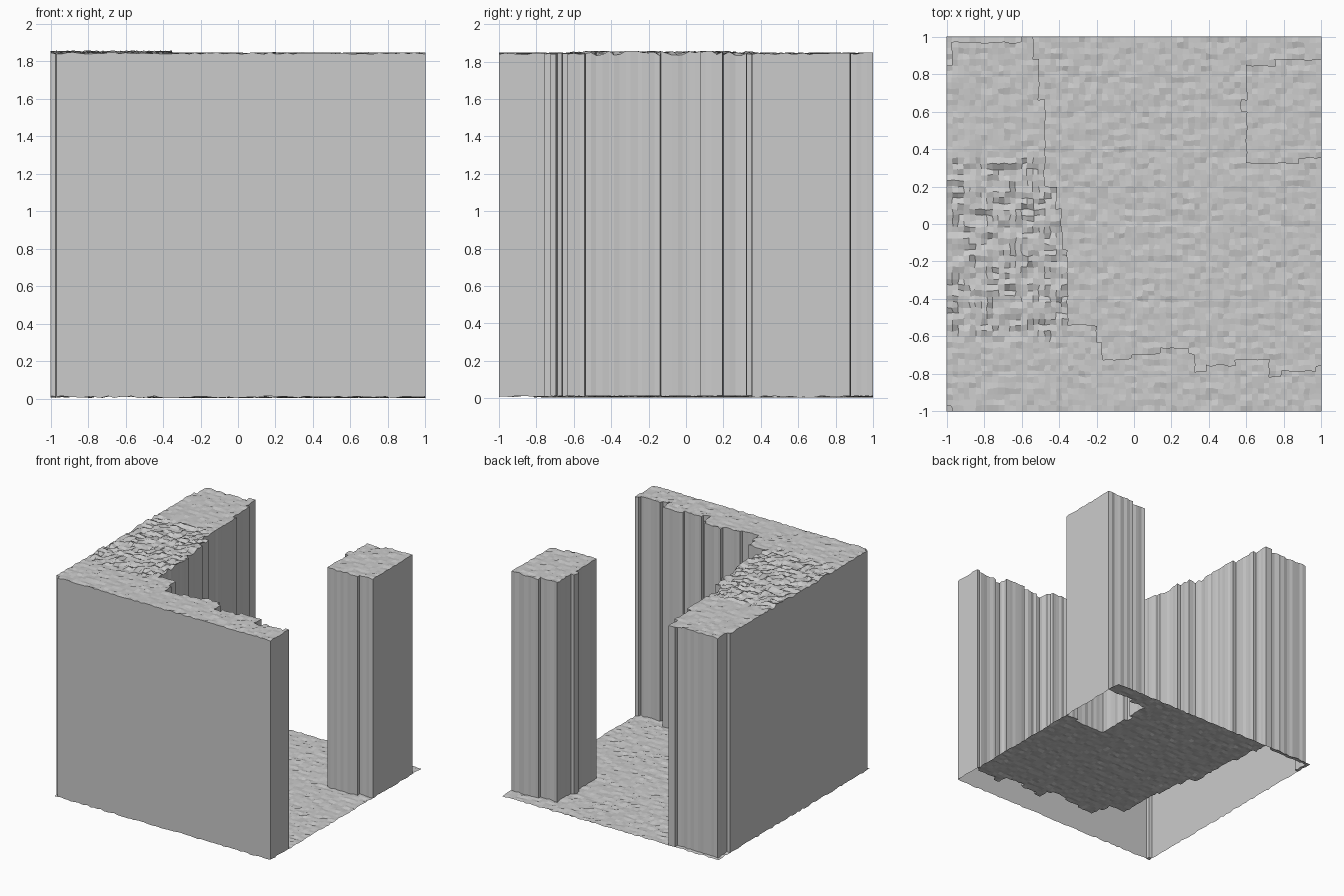
import bpy, bmesh, random

if "Cube" in bpy.data.objects:
    bpy.data.objects.remove(bpy.data.objects["Cube"])

random.seed(4)
N = 65                      # cells per side of the tile
S = 2 / N
TOP = 1.843

# Stepped inner edges: (up to this coordinate, edge position)
LEFT_STEPS = [(-0.43, -0.34), (-0.40, -0.31), (-0.14, -0.34), (0.08, -0.37), (0.20, -0.40),
              (0.38, -0.465), (0.51, -0.49), (0.66, -0.465), (0.88, -0.50), (1.01, -0.53)]
FRONT_STEPS = [(-0.21, -0.55), (-0.18, -0.62), (0.0, -0.71), (0.15, -0.68), (0.28, -0.65),
               (0.31, -0.68), (0.40, -0.78), (0.55, -0.75), (0.71, -0.71), (0.80, -0.81),
               (0.96, -0.78), (1.01, -0.75)]


def step(table, t):
    return next(v for limit, v in table if t < limit)


def in_wall(x, y):
    if x < -0.97 and (y > 0.85 or y < -0.97):    # small corner notches
        return False
    if y > 0.97 and x < -0.6:                    # lip behind the wall end
        return False
    return x < step(LEFT_STEPS, y) or y < step(FRONT_STEPS, x)


def in_pillar(x, y):
    if 0.58 < x < 0.61:
        return 0.60 < y < 0.67
    low = 0.32 if x < 0.87 else 0.35
    high = 0.85 if x < 0.74 else 0.88
    return x > 0.61 and low < y < high


# Shared vertex noise, so walls and floor meet
def noise(i, j):
    edge = i in (0, N) or j in (0, N)
    k = 0 if edge else 0.005
    return (random.uniform(-k, k), random.uniform(-k, k),
            random.uniform(0.003, 0.014), random.uniform(-1, 1))


jitter = {(i, j): noise(i, j) for i in range(N + 1) for j in range(N + 1)}


def build(name, cells, raised):
    """Rough surface over the cells; raised parts get vertical sides and stay open below."""
    bm = bmesh.new()
    verts = {}

    def vert(i, j, up):
        if (i, j, up) not in verts:
            dx, dy, floor_z, n = jitter[i, j]
            x, y = -1 + i * S + dx, -1 + j * S + dy
            # stone is roughest around the middle of the left wall
            rough = 0.005 + (0.009 if x < -0.35 and -0.6 < y < 0.35 else 0)
            verts[i, j, up] = bm.verts.new((x, y, TOP + n * rough if up else floor_z))
        return verts[i, j, up]

    for i, j in sorted(cells):
        ring = [(i, j), (i + 1, j), (i + 1, j + 1), (i, j + 1)]
        bm.faces.new([vert(*c, raised) for c in ring])
        if not raised:
            continue
        for k, (di, dj) in enumerate([(0, -1), (1, 0), (0, 1), (-1, 0)]):
            if (i + di, j + dj) not in cells:
                a, b = ring[k], ring[(k + 1) % 4]
                bm.faces.new([vert(*a, False), vert(*b, False), vert(*b, True), vert(*a, True)])
    mesh = bpy.data.meshes.new(name)
    bm.to_mesh(mesh)
    bm.free()
    obj = bpy.data.objects.new(name, mesh)
    bpy.context.collection.objects.link(obj)


def select(test):
    return {(i, j) for i in range(N) for j in range(N)
            if test(-1 + (i + 0.5) * S, -1 + (j + 0.5) * S)}


wall, pillar = select(in_wall), select(in_pillar)
floor = select(lambda x, y: True) - wall - pillar

build("corner_wall", wall, True)
build("pillar", pillar, True)
build("floor", floor, False)
